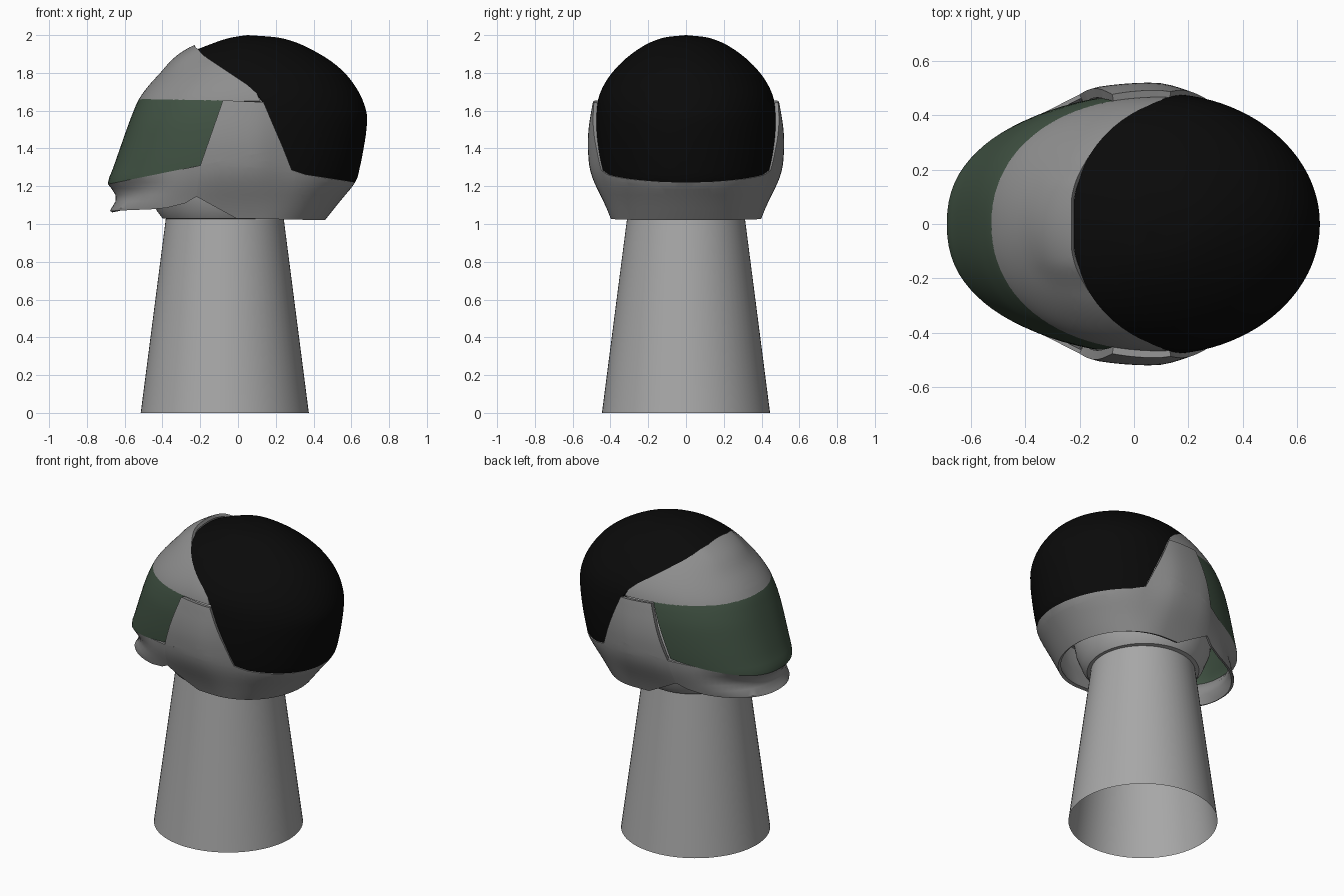
import bpy, bmesh, math
from mathutils import Vector

if "Cube" in bpy.data.objects:
    bpy.data.objects.remove(bpy.data.objects["Cube"])

# Helmet envelope: height, front x, back x, half width
ROWS = [(1.00, -.665, .44, .385), (1.02, -.67, .46, .395), (1.12, -.685, .54, .425),
        (1.22, -.688, .62, .455), (1.30, -.66, .645, .47), (1.40, -.625, .665, .478),
        (1.50, -.59, .68, .48), (1.58, -.56, .682, .476), (1.66, -.525, .658, .465),
        (1.73, -.475, .62, .438), (1.80, -.41, .565, .392), (1.86, -.34, .495, .336),
        (1.91, -.25, .415, .275), (1.95, -.15, .335, .212), (1.975, -.08, .265, .155),
        (1.99, -.02, .19, .1), (2.0, .05, .05, 0)]
SEG = 96
GREY, PALE = (.27, .27, .27), (.39, .39, .39)


def ramp(v, a, b):
    t = min(max((v - a) / (b - a), 0), 1)
    return t * t * (3 - 2 * t)


def smooth_rows(n=3):
    out = []
    for i in range(len(ROWS) - 1):
        p = [ROWS[min(max(i + k, 0), len(ROWS) - 1)] for k in (-1, 0, 1, 2)]
        for s in range(n):
            t = s / n
            out.append([.5 * (2 * b + (c - a) * t + (2 * a - 5 * b + 4 * c - d) * t * t
                              + (3 * b - a - 3 * c + d) * t ** 3) for a, b, c, d in zip(*p)])
    return out + [ROWS[-1]]


def envelope():
    bm = bmesh.new()
    grid = []
    for z, xf, xb, w in smooth_rows():
        c = .1 - .05 * ramp(z, 1.6, 2.0)
        ring = []
        for k in range(SEG):
            a = 2 * math.pi * k / SEG
            ca, sa = math.cos(a), math.sin(a)
            rx, n = (xb - c, 2) if ca > 0 else (c - xf, 2.3 - .3 * ramp(z, 1.5, 1.85))
            y = math.copysign(max(1 - abs(ca) ** n, 0) ** (1 / n), sa)
            ring.append(bm.verts.new((c + rx * ca, w * y, z)))
        grid.append(ring)
    for lo, hi in zip(grid, grid[1:]):
        for k in range(SEG):
            n = (k + 1) % SEG
            bm.faces.new((lo[k], lo[n], hi[n], hi[k]))
    bmesh.ops.remove_doubles(bm, verts=bm.verts[:], dist=1e-5)
    return bm


def inside(x, z, poly):
    hit = False
    for (x1, z1), (x2, z2) in zip(poly, poly[1:] + poly[:1]):
        if (z1 > z) != (z2 > z) and x < (x2 - x1) * (z - z1) / (z2 - z1) + x1:
            hit = not hit
    return hit


def finish(name, bm, color, thick=0):
    me = bpy.data.meshes.new(name)
    bm.to_mesh(me)
    bm.free()
    ob = bpy.data.objects.new(name, me)
    bpy.context.collection.objects.link(ob)
    bpy.ops.object.select_all(action='DESELECT')
    bpy.context.view_layer.objects.active = ob
    ob.select_set(True)
    if thick:
        sol = ob.modifiers.new("thickness", 'SOLIDIFY')
        sol.thickness, sol.offset = thick, -1
        bpy.ops.object.modifier_apply(modifier=sol.name)
    bpy.ops.object.shade_smooth_by_angle(angle=math.radians(35))
    mat = bpy.data.materials.new(name + "_paint")
    mat.diffuse_color = (*color, 1)
    mat.use_nodes = True
    mat.node_tree.nodes["Principled BSDF"].inputs["Base Color"].default_value = mat.diffuse_color
    ob.data.materials.append(mat)


def panel(name, poly, deform=None, color=GREY, thick=.015):
    """Cut one panel out of the envelope along its side-view outline."""
    bm = envelope()
    for (x1, z1), (x2, z2) in zip(poly, poly[1:] + poly[:1]):
        bmesh.ops.bisect_plane(bm, geom=bm.verts[:] + bm.edges[:] + bm.faces[:], dist=1e-5,
                               plane_co=(x1, 0, z1), plane_no=Vector((z2 - z1, 0, x1 - x2)).normalized())
    out = []
    for f in bm.faces:
        m = f.calc_center_median()
        if not inside(m.x, m.z, poly):
            out.append(f)
    bmesh.ops.delete(bm, geom=out, context='FACES')
    bmesh.ops.remove_doubles(bm, verts=bm.verts[:], dist=5e-4)
    if deform:
        for v in bm.verts:
            v.co = deform(v.co.copy())
    finish(name, bm, color, thick)


def flare(p):
    # side pods bulge outward around the hinge and fade toward the rim
    b = .042 * ramp(p.x, -.36, -.12) * (1 - .8 * ramp(p.x, .06, .28))
    b *= ramp(p.z, 1.0, 1.33) * (1 - .4 * ramp(p.z, 1.4, 1.66))
    p.y += math.copysign(b, p.y) * ramp(abs(p.y), .05, .3)
    return p


def chin_shape(p):
    # concave scoop under the visor line
    t = min(max((1.21 + .2 * (p.x + .69) - p.z) / .14, 0), 1)
    s = 1 - .06 * math.sin(math.pi * t) * ramp(-p.x, .3, .62)
    return flare(Vector((p.x * s, p.y * s, p.z)))


def brow_shape(p):
    # raised lip where the brow meets the rear shell
    k = .025 * ramp(p.z, 1.78, 1.93) * (1 - ramp(abs(p.y), .14, .26))
    return p + Vector((-.4 * k, 0, k))


# Helmet panels
panel("rear_shell", [(-.22, 2.1), (-.22, 1.915), (.05, 1.735), (.1, 1.69), (.135, 1.64), (.24, 1.4),
                     (.285, 1.285), (.36, 1.26), (.62, 1.22), (.8, 1.195), (.8, 2.1)],
      color=(.003, .003, .003))
panel("brow", [(-.8, 1.665), (.12, 1.65), (.1, 1.69), (.05, 1.735), (-.22, 1.915), (-.22, 2.1), (-.8, 2.1)],
      brow_shape, thick=.02)
panel("visor", [(-.9, 1.168), (-.2, 1.31), (-.08, 1.655), (-.9, 1.668)], color=(.052, .085, .056))
panel("side_plate", [(-.2, 1.31), (.24, 1.4), (.135, 1.645), (-.08, 1.655)], flare, thick=.035)
panel("rear_skirt", [(-.2, 1.31), (.24, 1.4), (.285, 1.285), (.36, 1.26), (.62, 1.22), (.8, 1.195),
                     (.8, 1.015), (.46, 1.02), (-.01, 1.03), (-.22, 1.145)], flare, thick=.02)
panel("chin_guard", [(-.9, 1.168), (-.2, 1.31), (-.22, 1.145), (-.28, 1.11), (-.38, 1.085),
                     (-.46, 1.078), (-.9, 1.06)], chin_shape)


# Stand and the head form it carries
def lathe(name, profile, x, sy=1):
    bm = bmesh.new()
    rings = [[bm.verts.new((x + r * math.cos(2 * math.pi * k / 64), sy * r * math.sin(2 * math.pi * k / 64), z))
              for k in range(64)] for r, z in profile]
    for lo, hi in zip(rings, rings[1:]):
        for k in range(64):
            n = (k + 1) % 64
            bm.faces.new((lo[k], lo[n], hi[n], hi[k]))
    bmesh.ops.remove_doubles(bm, verts=bm.verts[:], dist=1e-5)
    finish(name, bm, PALE)


lathe("stand", [(.445, 0), (.308, 1.06)], -.07)
lathe("head_form", [(.29, 1.025), (.33, 1.03), (.36, 1.07), (.395, 1.16), (.42, 1.3), (.42, 1.45),
                    (.39, 1.6), (.31, 1.74), (.18, 1.83), (0, 1.86)], -.07, 1.03)
